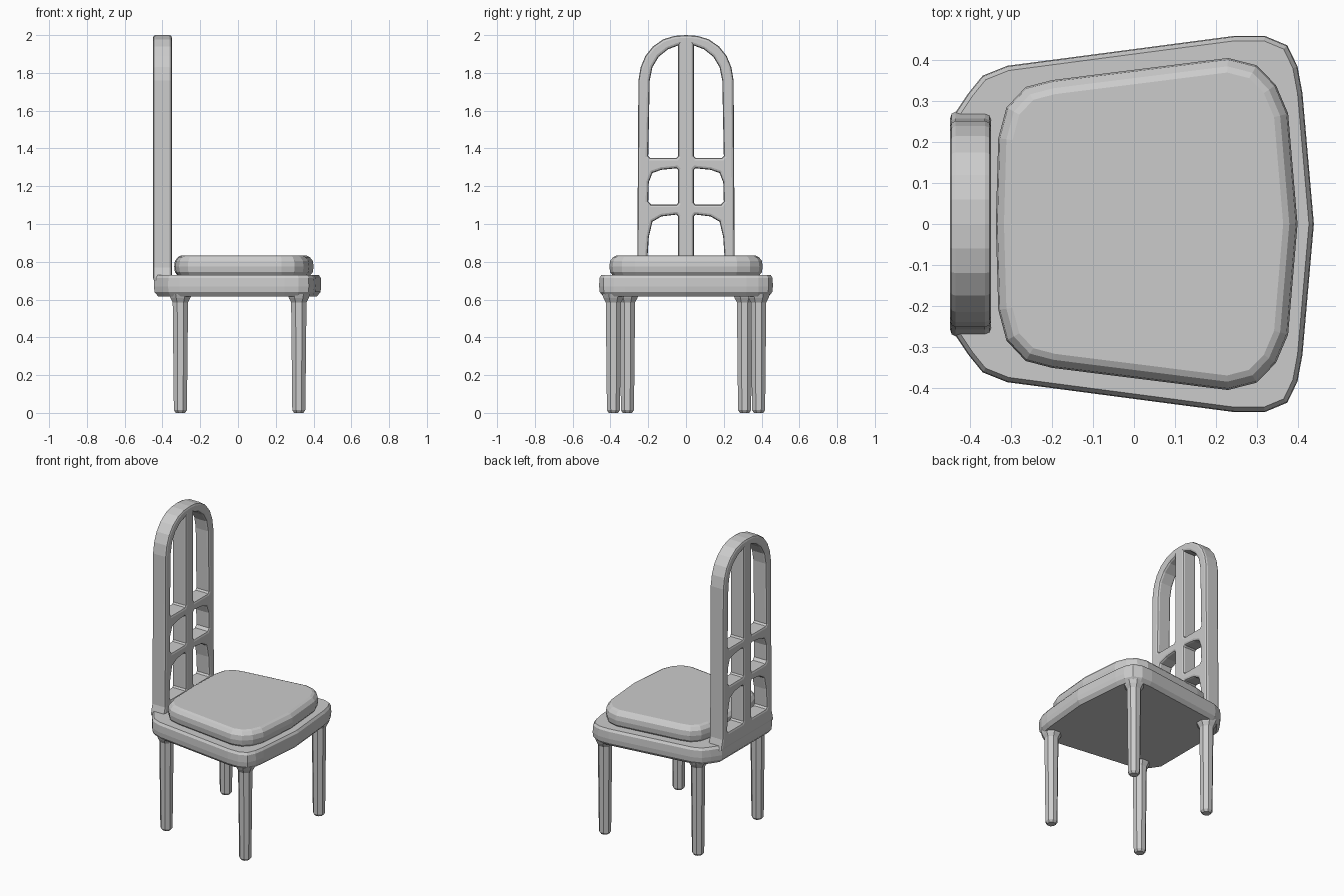
import bpy, bmesh
from math import sin, cos, pi
from mathutils import Vector

if "Cube" in bpy.data.objects:
    bpy.data.objects.remove(bpy.data.objects["Cube"])


def inset(loop, d):
    """Offset a 2D loop to its left (into the material) by d."""
    pts = [Vector(p) for p in loop]
    out = []
    for i, p in enumerate(pts):
        a = (p - pts[i - 1]).normalized()
        b = (pts[(i + 1) % len(pts)] - p).normalized()
        na, nb = Vector((-a.y, a.x)), Vector((-b.y, b.x))
        out.append(p + (na + nb) * d / (1 + na.dot(nb)))
    return out


def slab(name, loops, profile, place):
    """Solid from outline loops (holes clockwise) and an (inset, height) edge profile."""
    bm = bmesh.new()
    caps = ([], [])
    for loop in loops:
        rings = [[bm.verts.new(place(p.x, p.y, h)) for p in inset(loop, d)]
                 for d, h in profile]
        n = len(loop)
        for lo, hi in zip(rings, rings[1:]):
            for i in range(n):
                j = (i + 1) % n
                bm.faces.new((lo[i], lo[j], hi[j], hi[i]))
        for cap, ring in zip(caps, (rings[0], rings[-1])):
            cap += [bm.edges.get((ring[i - 1], ring[i])) for i in range(n)]
    for cap in caps:
        bmesh.ops.triangle_fill(bm, edges=cap, use_beauty=True)
    bmesh.ops.dissolve_limit(bm, angle_limit=0.005, verts=bm.verts, edges=bm.edges)
    bmesh.ops.recalc_face_normals(bm, faces=bm.faces)
    mesh = bpy.data.meshes.new(name)
    bm.to_mesh(mesh)
    bm.free()
    obj = bpy.data.objects.new(name, mesh)
    bpy.context.collection.objects.link(obj)
    return obj


def flat(x, y, h):
    return (x, y, h)


def mirror_y(half):
    return half + [(x, -y) for x, y in reversed(half) if y]


def mirror_x(half):
    return half + [(-x, y) for x, y in reversed(half) if x]


# seat board
seat_half = [(.44, 0), (.412, .32), (.40, .385), (.375, .437), (.32, .46), (.245, .46),
             (-.31, .387), (-.37, .363), (-.405, .32), (-.445, .26)]
slab("seat", [mirror_y(seat_half)],
     [(.022, .617), (.003, .64), (0, .67), (.002, .715), (.012, .73)], flat)

# cushion
cushion_half = [(.40, 0), (.377, .27), (.347, .34), (.30, .388), (.23, .406),
                (-.20, .352), (-.265, .335), (-.312, .285), (-.332, .21), (-.338, 0)]
slab("cushion", [mirror_y(cushion_half)],
     [(.02, .725), (.004, .745), (0, .775), (.004, .805), (.02, .825), (.035, .832)], flat)

# backrest with arched top and six openings
outer = mirror_x([(.275, .70), (.268, .735), (.258, .77), (.256, 1.3), (.252, 1.76),
                  (.24, 1.83), (.215, 1.89), (.175, 1.94), (.12, 1.978), (.06, 1.996), (0, 2.0)])
holes = [
    [(.19, 1.35), (.05, 1.35), (.042, 1.36), (.042, 1.945), (.095, 1.925), (.145, 1.885),
     (.178, 1.83), (.192, 1.76), (.2, 1.36)],
    [(.185, 1.103), (.05, 1.103), (.042, 1.112), (.042, 1.287), (.05, 1.295), (.13, 1.287),
     (.178, 1.27), (.197, 1.22), (.2, 1.12)],
    [(.195, .80), (.05, .80), (.042, .81), (.042, 1.04), (.05, 1.05), (.13, 1.04),
     (.178, 1.012), (.197, .93), (.205, .81)],
]
holes += [[(-u, v) for u, v in reversed(h)] for h in holes]
slab("backrest", [outer] + holes,
     [(.014, -.45), (.004, -.446), (0, -.436), (0, -.364), (.004, -.354), (.014, -.35)],
     lambda u, v, h: (h, u, v))

# eight-sided tapered legs
for name, x, y in (("front_leg", .322, .384), ("back_leg", -.305, .31)):
    for side in (-1, 1):
        ring = [(x + .044 * cos((k + .5) * pi / 4), side * y + .044 * sin((k + .5) * pi / 4))
                for k in range(8)]
        slab(name + ("_left" if side > 0 else "_right"), [ring],
             [(.016, 0), (.006, .015), (0, .585), (-.012, .608), (-.02, .63)], flat)
